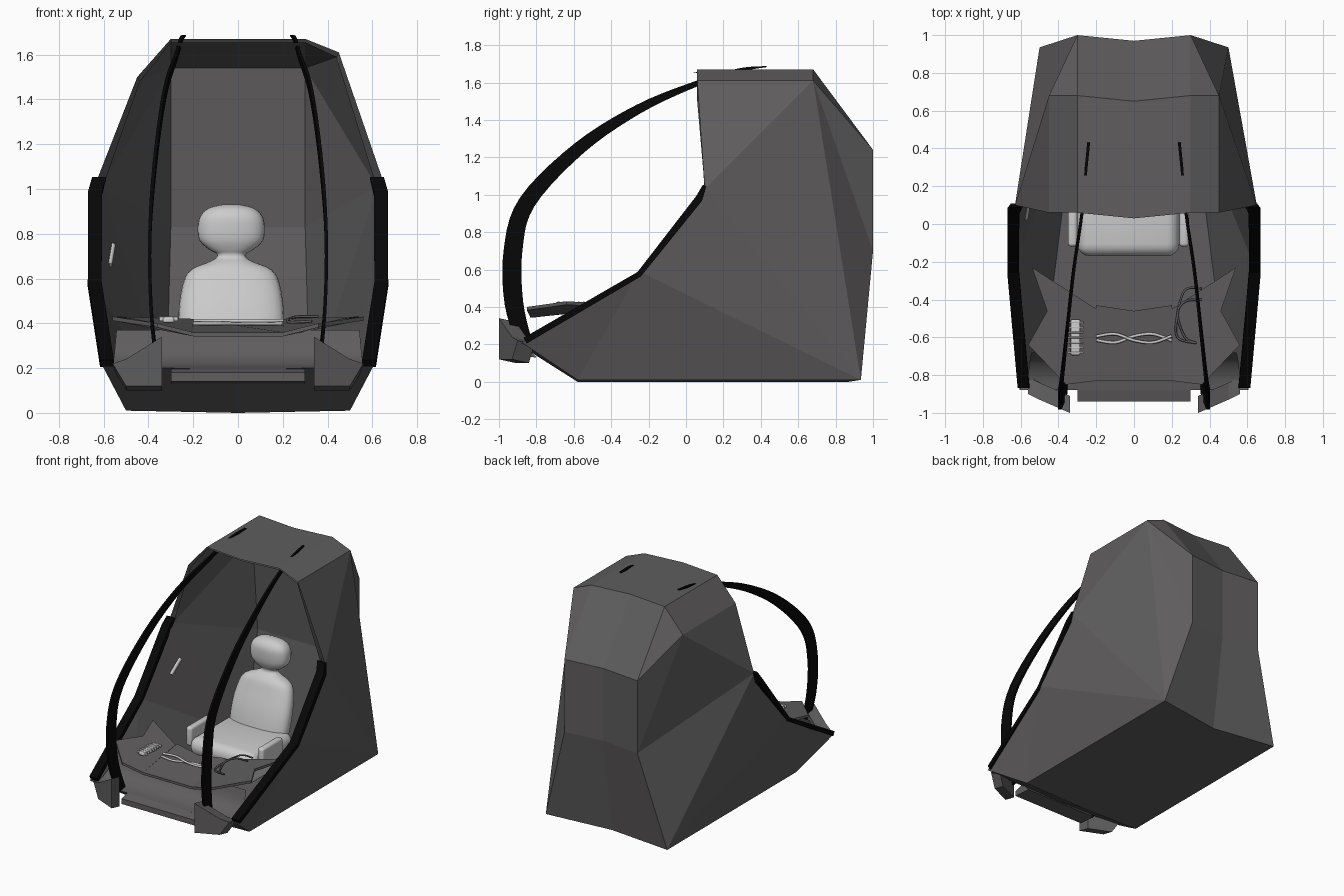
import bpy, bmesh, math
from mathutils import Vector

if "Cube" in bpy.data.objects:
    bpy.data.objects.remove(bpy.data.objects["Cube"])


def material(name, r, g, b):
    m = bpy.data.materials.new(name)
    m.diffuse_color = (r, g, b, 1)
    m.use_nodes = True
    m.node_tree.nodes["Principled BSDF"].inputs["Base Color"].default_value = m.diffuse_color
    return m


DARK = material("dark_grey", 0.115, 0.11, 0.112)
BLACK = material("black", 0.002, 0.002, 0.002)


def make(name, verts, faces, mat=None, smooth=False):
    bm = bmesh.new()
    vs = [bm.verts.new(v) for v in verts]
    for f in faces:
        bm.faces.new([vs[i] for i in f])
    bmesh.ops.remove_doubles(bm, verts=bm.verts, dist=0.0005)
    bmesh.ops.recalc_face_normals(bm, faces=bm.faces)
    me = bpy.data.meshes.new(name)
    bm.to_mesh(me)
    bm.free()
    ob = bpy.data.objects.new(name, me)
    bpy.context.collection.objects.link(ob)
    if mat:
        me.materials.append(mat)
    for p in me.polygons:
        p.use_smooth = smooth
    return ob


def two_sided(name, pts, faces, left_pts, left_faces, mat):
    """Right half from named points, left half mirrored with a few changes."""
    keys = list(pts)
    left = {**pts, **left_pts}
    n = len(keys)
    verts = [pts[k] for k in keys] + [(-left[k][0], *left[k][1:]) for k in keys]
    fs = [[keys.index(k) for k in f.split()] for f in faces]
    fs += [[keys.index(k) + n for k in f.split()] for f in left_faces]
    return make(name, verts, fs, mat)


# Faceted outer shell, open at the front
outer = dict(
    tf0=(0, .03, 1.67), tf=(.30, .06, 1.67), tfs=(.45, .06, 1.61),
    tr0=(0, .65, 1.67), tr=(.30, .68, 1.67), trs=(.45, .68, 1.61),
    u0=(0, .97, 1.24), u=(.30, 1.0, 1.24), m0=(0, .97, .70), m=(.30, 1.0, .70),
    b0=(0, .87, 0), b=(.50, .935, .01), s1=(.65, .10, 1.03), s2=(.67, -.25, .59),
    f=(.605, -.88, .21), f0=(0, -.88, .19), g=(.50, -.58, .01), g0=(0, -.58, 0))
common = ["tf0 tf tr tr0", "tf tfs trs tr", "tr0 tr u u0", "tr trs u", "u0 u m m0",
          "m0 m b b0", "trs m u", "tfs s1 trs", "s1 s2 b", "s2 g b", "s2 f g",
          "f f0 g0 g", "g g0 b0 b"]
two_sided("shell", outer, common + ["trs b m", "trs s1 b"],
          dict(tfs=(.45, .06, 1.5), trs=(.45, .68, 1.5), s1=(.63, .10, 1.04)),
          common + ["trs s1 m", "m s1 b"], DARK)

# Interior lining
inner = dict(
    i0=(0, .04, 1.655), i=(.30, .07, 1.655), e=(.44, .07, 1.59), j0=(0, .6, 1.54),
    j=(.30, .6, 1.54), k0=(0, .66, .83), k=(.30, .66, .83), l0=(0, .55, .08),
    l=(.32, .55, .08), s1=(.62, .10, 1.01), s2=(.645, -.24, .57),
    f=(.58, -.87, .20), m=(.46, -.58, .06), m0=(0, -.58, .06))
lining = ["i0 i j j0", "j0 j k k0", "k0 k l l0", "i e j", "e s1 j", "j s1 k",
          "k s1 l", "s1 s2 l", "l s2 m", "s2 f m", "l0 l m m0"]
two_sided("lining", inner, lining, dict(e=(.44, .07, 1.48), s1=(.605, .10, 1.01)), lining, DARK)


def spline(pts, steps):
    """Catmull-Rom through tuples of any length."""
    out = []
    for i in range(len(pts) - 1):
        p = [pts[max(0, min(len(pts) - 1, i + d))] for d in (-1, 0, 1, 2)]
        for s in range(steps):
            t = s / steps
            out.append([.5 * (2 * b + (c - a) * t + (2 * a - 5 * b + 4 * c - d) * t * t
                              + (3 * b - a - 3 * c + d) * t ** 3) for a, b, c, d in zip(*p)])
    return out + [list(pts[-1])]


def strip(name, pts, thick, side, mat):
    """Box-section strip; every point is x, y, z, width in the side plane."""
    verts, faces = [], []
    for i, (x, y, z, w) in enumerate(pts):
        a, b = pts[max(i - 1, 0)], pts[min(i + 1, len(pts) - 1)]
        n = Vector((0, a[2] - b[2], b[1] - a[1])).normalized() * (w / 2)
        for dx, s in ((-1, -1), (1, -1), (1, 1), (-1, 1)):
            verts.append((side * (x + dx * thick / 2), y + n.y * s, z + n.z * s))
    for i in range(len(pts) - 1):
        for q in range(4):
            r = (q + 1) % 4
            faces.append((4 * i + q, 4 * i + r, 4 * i + 4 + r, 4 * i + 4 + q))
    e = len(verts)
    faces += [(3, 2, 1, 0), (e - 4, e - 3, e - 2, e - 1)]
    return make(name, verts, faces, mat)


def slab(name, pts, shift, mat):
    """Polygon swept along a vector."""
    n = len(pts)
    verts = list(pts) + [tuple(Vector(p) + Vector(shift)) for p in pts]
    faces = [range(n), range(n, 2 * n)]
    faces += [(i, (i + 1) % n, n + (i + 1) % n, n + i) for i in range(n)]
    return make(name, verts, faces, mat)


arch = spline([(.36, -.86, .20, .08), (.385, -.92, .42, .10), (.395, -.925, .70, .10),
               (.385, -.85, .96, .09), (.355, -.57, 1.25, .07), (.32, -.25, 1.46, .05),
               (.275, .06, 1.595, .03), (.255, .28, 1.665, .02), (.24, .43, 1.685, .006)], 5)
trim = [(.585, -.86, .22, .035), (.64, -.25, .575, .03), (.638, .07, .98, .04), (.62, .10, 1.05, .02)]
for side, word in ((1, "right"), (-1, "left")):
    # Front arches, opening trims, front feet and console wings
    strip(word + "_arch", arch, .015, side, BLACK)
    strip(word + "_trim", trim, .062, side, BLACK)
    slab(word + "_front_foot",
         [(side * x, y, z) for x, y, z in ((.34, -1.0, .34), (.34, -1.0, .12), (.50, -.93, .12),
                                           (.56, -.90, .22), (.50, -.93, .24))],
         (0, .09, -.02), DARK)
    slab(word + "_console_wing",
         [(side * x, y, z) for x, y, z in ((.20, -.45, .42), (.54, -.23, .43), (.46, -.46, .42),
                                           (.56, -.64, .43), (.36, -.85, .40), (.20, -.83, .36))],
         (0, 0, -.018), DARK)
slab("console_centre", [(-.2, -.83, .36), (.2, -.83, .36), (.2, -.43, .42), (0, -.46, .40),
                        (-.2, -.43, .42)], (0, 0, -.018), DARK)

# Scooped dashboard below the console
scoop = spline([(-.88, .20), (-.80, .215), (-.72, .27), (-.68, .37)], 4)
n = len(scoop)
make("dashboard", [(s * (.57 - .03 * i / n), y, z) for s in (-1, 1) for i, (y, z) in enumerate(scoop)],
     [(i, i + 1, n + i + 1, n + i) for i in range(n - 1)], DARK, True)
# Front step bar
slab("front_bar", [(-.3, -.94, .14), (-.3, -.94, .18), (-.3, -.86, .20), (-.3, -.80, .13)],
     (.6, 0, 0), DARK)


# Seat: backrest, neck and headrest lofted from rounded sections
def loft(name, sections, cx, power, sides=28):
    verts, faces = [], []
    for z, hx, hy, cy in sections:
        for i in range(sides):
            a = 2 * math.pi * i / sides
            c, s = math.cos(a), math.sin(a)
            verts.append((cx + hx * math.copysign(abs(c) ** power, c),
                          cy + hy * math.copysign(abs(s) ** power, s), z))
    for k in range(len(sections) - 1):
        for i in range(sides):
            j = (i + 1) % sides
            faces.append((k * sides + i, k * sides + j, (k + 1) * sides + j, (k + 1) * sides + i))
    faces += [range(sides), range(len(verts) - sides, len(verts))]
    return make(name, verts, faces, None, True)


SX = -.03
loft("seat_back", spline([(.20, .20, .06, .27), (.30, .23, .08, .29), (.45, .235, .085, .33),
                          (.58, .215, .08, .375), (.64, .18, .07, .39), (.67, .11, .055, .40),
                          (.69, .07, .04, .41), (.71, .065, .04, .415), (.73, .10, .055, .42),
                          (.77, .142, .075, .425), (.83, .15, .085, .43), (.88, .138, .08, .43),
                          (.915, .10, .055, .43), (.93, .04, .02, .43)], 3), SX, .8)


def cushion(name, loc, size, bevel):
    bpy.ops.mesh.primitive_cube_add(size=1, location=loc)
    ob = bpy.context.object
    ob.name = name
    ob.scale = size
    bpy.ops.object.transform_apply(location=False, rotation=False, scale=True)
    b = ob.modifiers.new("round", "BEVEL")
    b.width, b.segments = bevel, 4
    bpy.ops.object.shade_smooth()
    return ob


cushion("seat_cushion", (SX, .08, .27), (.54, .50, .14), .065)
cushion("seat_base", (SX, .10, .14), (.36, .34, .14), .02)
for s, word in ((1, "right"), (-1, "left")):
    cushion(word + "_armrest", (SX + s * .295, .0, .32), (.05, .24, .14), .018)


# Door handle, cables and keys
def tube(name, pts, r, mat=None):
    cu = bpy.data.curves.new(name, "CURVE")
    cu.dimensions = "3D"
    cu.bevel_depth, cu.bevel_resolution, cu.use_fill_caps = r, 2, True
    path = spline(pts, 6)
    sp = cu.splines.new("POLY")
    sp.points.add(len(path) - 1)
    for p, co in zip(sp.points, path):
        p.co = (*co, 1)
    ob = bpy.data.objects.new(name, cu)
    bpy.context.collection.objects.link(ob)
    if mat:
        cu.materials.append(mat)


tube("door_handle", [(-.575, .03, .66), (-.56, .12, .75)], .014)
for k in (-1, 1):
    tube("console_cable", [(-.2 + .1 * i, -.605 + k * .025 * math.sin(1.6 * i + .4),
                            .405 + .006 * k) for i in range(5)], .008)
    tube("dark_cable", [(.36, -.37 - .03 * k, .43), (.27, -.38 - .03 * k, .43),
                        (.23, -.48, .42), (.25 + .02 * k, -.60, .405), (.33, -.63, .41)], .006, DARK)
cushion("key_block", (-.31, -.60, .415), (.05, .19, .025), .008)
for i in range(7):
    cushion("key", (-.31, -.52 - .027 * i, .42), (.085, .009, .02), .003)
